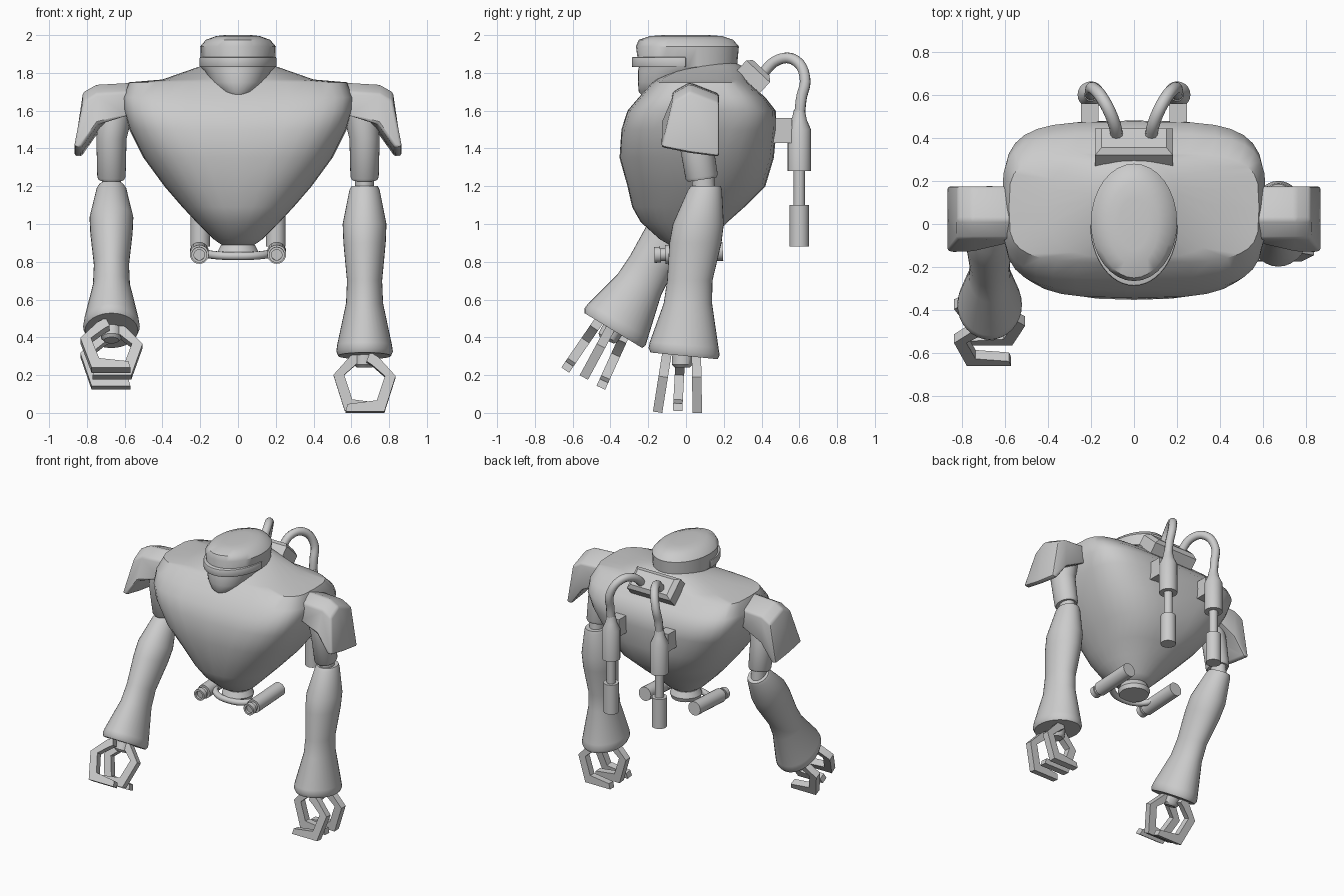
import bpy, bmesh
from math import cos, sin, pi, radians
from mathutils import Matrix, Vector

cube = bpy.data.objects.get("Cube")
if cube:
    bpy.data.objects.remove(cube, do_unlink=True)

grey = bpy.data.materials.new("plain grey")
grey.use_nodes = True
grey.diffuse_color = (0.6, 0.6, 0.6, 1)
grey.node_tree.nodes["Principled BSDF"].inputs["Base Color"].default_value = (0.6, 0.6, 0.6, 1)


def finish(ob, angle=40):
    ob.data.materials.append(grey)
    bpy.ops.object.select_all(action="DESELECT")
    ob.select_set(True)
    bpy.context.view_layer.objects.active = ob
    bpy.ops.object.shade_smooth_by_angle(angle=radians(angle))


def skin(name, loops, matrix=Matrix(), bevel=0, angle=40):
    """Join matching point loops into a closed, capped surface."""
    bm = bmesh.new()
    rows = [[bm.verts.new(matrix @ Vector(p)) for p in loop] for loop in loops]
    n = len(rows[0])
    for a, b in zip(rows, rows[1:]):
        for i in range(n):
            j = (i + 1) % n
            bm.faces.new((a[i], a[j], b[j], b[i]))
    bm.faces.new(rows[0])
    bm.faces.new(rows[-1])
    bmesh.ops.recalc_face_normals(bm, faces=bm.faces)
    if bevel:
        edges = [e for e in bm.edges if e.calc_face_angle(0) > radians(25)]
        bmesh.ops.bevel(bm, geom=edges, offset=bevel, segments=2, profile=0.5, affect="EDGES")
    me = bpy.data.meshes.new(name)
    bm.to_mesh(me)
    bm.free()
    ob = bpy.data.objects.new(name, me)
    bpy.context.collection.objects.link(ob)
    finish(ob, angle)
    return ob


def ring(x, y, z, rx, ry, power=2, tilt=0, n=32):
    """Rounded-rectangle or ellipse loop; tilt slopes it along y."""
    pts = []
    for i in range(n):
        c, s = cos(2 * pi * i / n), sin(2 * pi * i / n)
        u = abs(c) ** (2 / power) * (1 if c > 0 else -1)
        v = abs(s) ** (2 / power) * (1 if s > 0 else -1)
        pts.append((x + rx * u, y + ry * v, z + tilt * ry * v))
    return pts


def span_rings(rows):
    """Rows of z, half width, front y, back y, corner power."""
    return [ring(0, (a + b) / 2, z, hx, (b - a) / 2, p) for z, hx, a, b, p in rows]


def prism(name, pts, y0, y1, matrix=Matrix()):
    return skin(name, [[(x, y, z) for x, z in pts] for y in (y0, y1)], matrix, angle=20)


def tube(name, pts, radius):
    cu = bpy.data.curves.new(name, "CURVE")
    cu.dimensions = "3D"
    cu.bevel_depth = radius
    cu.bevel_resolution = 3
    cu.resolution_u = 6
    cu.use_fill_caps = True
    sp = cu.splines.new("BEZIER")
    sp.bezier_points.add(len(pts) - 1)
    for bp, p in zip(sp.bezier_points, pts):
        bp.co = p
        bp.handle_left_type = bp.handle_right_type = "AUTO"
    ob = bpy.data.objects.new(name, cu)
    bpy.context.collection.objects.link(ob)
    bpy.ops.object.select_all(action="DESELECT")
    ob.select_set(True)
    bpy.context.view_layer.objects.active = ob
    bpy.ops.object.convert(target="MESH")
    finish(bpy.context.object)


# Torso: broad shoulders tapering to a small waist
skin("torso", span_rings([
    (.885, .08, -.08, .08, 2), (.92, .13, -.14, .13, 2), (1.01, .22, -.24, .22, 2.2),
    (1.09, .295, -.285, .31, 2.4), (1.2, .39, -.31, .42, 2.7), (1.35, .50, -.352, .465, 3),
    (1.5, .575, -.342, .48, 3.6), (1.6, .605, -.31, .475, 4), (1.67, .612, -.25, .42, 4),
    (1.75, .58, -.18, .33, 4), (1.765, .40, -.16, .32, 3),
    (1.835, .2, -.02, .30, 2), (1.86, .1, .1, .25, 2)]))

# Head with tapered jaw, and a brow band round the front half
skin("head", span_rings([
    (1.675, .05, -.23, -.05, 2), (1.70, .10, -.25, 0, 2), (1.75, .15, -.255, .1, 2),
    (1.81, .175, -.255, .2, 2), (1.83, .195, -.25, .27, 2), (1.94, .2, -.265, .28, 2),
    (1.975, .17, -.25, .25, 2), (1.995, .115, -.19, .19, 2), (2.0, .07, -.12, .12, 2)]))
band = [(.204 * cos(a), .287 * sin(a)) for a in (pi + pi * i / 24 for i in range(25))]
skin("brow_band", [[(x, y, z) for x, y in band] for z in (1.83, 1.885)], bevel=.008)

# Sloped back box, with a raised lid
box = Matrix.Translation((0, .365, 1.79)) @ Matrix.Rotation(radians(-43), 4, "X")
def slab(hx, hy, z):
    return [(-hx, -hy, z), (hx, -hy, z), (hx, hy, z), (-hx, hy, z)]
skin("back_box", [slab(.18, .085, -.06), slab(.18, .085, .025), slab(.15, .06, .05)], box, angle=20)

# Waist disc and the bent bar in front of it
skin("waist_disc", [ring(0, 0, .82, .1, .1), ring(0, 0, .85, .11, .11), ring(0, 0, .89, .09, .09)])
tube("waist_bar", [(-.2, .02, .85), (-.12, -.08, .835), (0, -.11, .83), (.12, -.08, .835), (.2, .02, .85)], .022)

FINGER = [(.70, .32), (.745, .29), (.835, .19), (.775, 0), (.57, 0), (.58, .04),
          (.735, .06), (.778, .19), (.71, .25), (.68, .27)]
PAD = [(.57, 1.75), (.75, 1.74), (.82, 1.70), (.868, 1.36), (.83, 1.355), (.74, 1.48), (.58, 1.62)]
ELBOW = Vector((0, .1, 1.2))

for side, s in (("left", 1), ("right", -1)):
    flip = Matrix.Scale(s, 4, (1, 0, 0))

    # Shoulder pad: peaked plate over the upper arm
    loops = []
    for lo, top, low in ((-.07, -.05, .05), (.02, 0, .02), (.175, -.06, 0)):
        loop = []
        for x, z in PAD:
            y = lo - (.24 * min(.25, 1.7 - z) if lo < 0 and z < 1.7 else 0)
            loop.append((x, y, z + (top if z > 1.6 else low)))
        loops.append(loop)
    skin(side + "_shoulder_pad", loops, flip, bevel=.014)

    # Upper arm and elbow pin
    skin(side + "_upper_arm", [
        ring(.67, .085, 1.235, .068, .075, tilt=.15), ring(.67, .083, 1.25, .075, .085, tilt=.15),
        ring(.67, .05, 1.45, .08, .09), ring(.65, .04, 1.57, .09, .09),
        ring(.60, .04, 1.66, .07, .08)], flip)
    skin(side + "_elbow_pin", [ring(.67, .095, 1.16, .05, .06), ring(.67, .09, 1.25, .05, .06)], flip)

    # The right forearm and hand swing forward about the elbow
    swing = Matrix()
    if s < 0:
        swing = Matrix.Translation(ELBOW) @ Matrix.Rotation(radians(-25.4), 4, "X") @ Matrix.Translation(-ELBOW)
    pose = swing @ flip
    skin(side + "_forearm", [
        ring(.67, .105, 1.2, .07, .08), ring(.67, .10, 1.18, .08, .09),
        ring(.67, .065, 1.0, .116, .135), ring(.67, .05, .9, .112, .138),
        ring(.67, .02, .7, .093, .12), ring(.67, .01, .58, .098, .128),
        ring(.67, -.01, .36, .145, .182, tilt=-.08), ring(.67, -.01, .325, .15, .188, tilt=-.1),
        ring(.67, -.01, .302, .14, .178, tilt=-.1)], pose)
    skin(side + "_wrist", [ring(.67, -.02, .24, .04, .04), ring(.67, -.02, .255, .055, .055),
                           ring(.67, -.01, .36, .055, .06)], pose)

    # Two hooked fingers with an opposing thumb between them
    for part, y, angle in (("front_finger", -.105, -9), ("thumb", -.03, -3), ("back_finger", .055, 1)):
        pts = FINGER if part != "thumb" else [(1.34 - x, z + .01) for x, z in FINGER]
        base = Vector((0, y, .29))
        fan = Matrix.Translation(base) @ Matrix.Rotation(radians(angle), 4, "X") @ Matrix.Translation(-base)
        prism(f"{side}_{part}", pts, y - .025, y + .025, pose @ fan)

    # Hip cylinder lying front to back, with a narrower nozzle
    lie = flip @ Matrix.Translation((.205, 0, .845)) @ Matrix.Rotation(radians(93), 4, "X")
    skin(side + "_hip_cylinder", [ring(0, 0, z, r, r, n=20) for z, r in (
        (-.195, .05), (.11, .05), (.11, .034), (.135, .034), (.135, .042), (.168, .042),
        (.168, .028), (.15, .028))], lie)

    # Hanging canister, rod and lower canister
    skin(side + "_canister", [ring(.2, .6, z, r, r, n=20) for z, r in (
        (.88, .052), (1.1, .052), (1.1, .03), (1.28, .03), (1.28, .062), (1.5, .062),
        (1.55, .04), (1.6, .03))], flip)
    prism(side + "_canister_bracket", [(.165, 1.43), (.245, 1.43), (.245, 1.56), (.165, 1.56)], .42, .56, flip)
    tube(side + "_hose", [(s * x, y, z) for x, y, z in (
        (.075, .39, 1.78), (.10, .49, 1.87), (.145, .58, 1.865), (.19, .63, 1.77),
        (.2, .61, 1.66), (.2, .6, 1.56))], .029)
